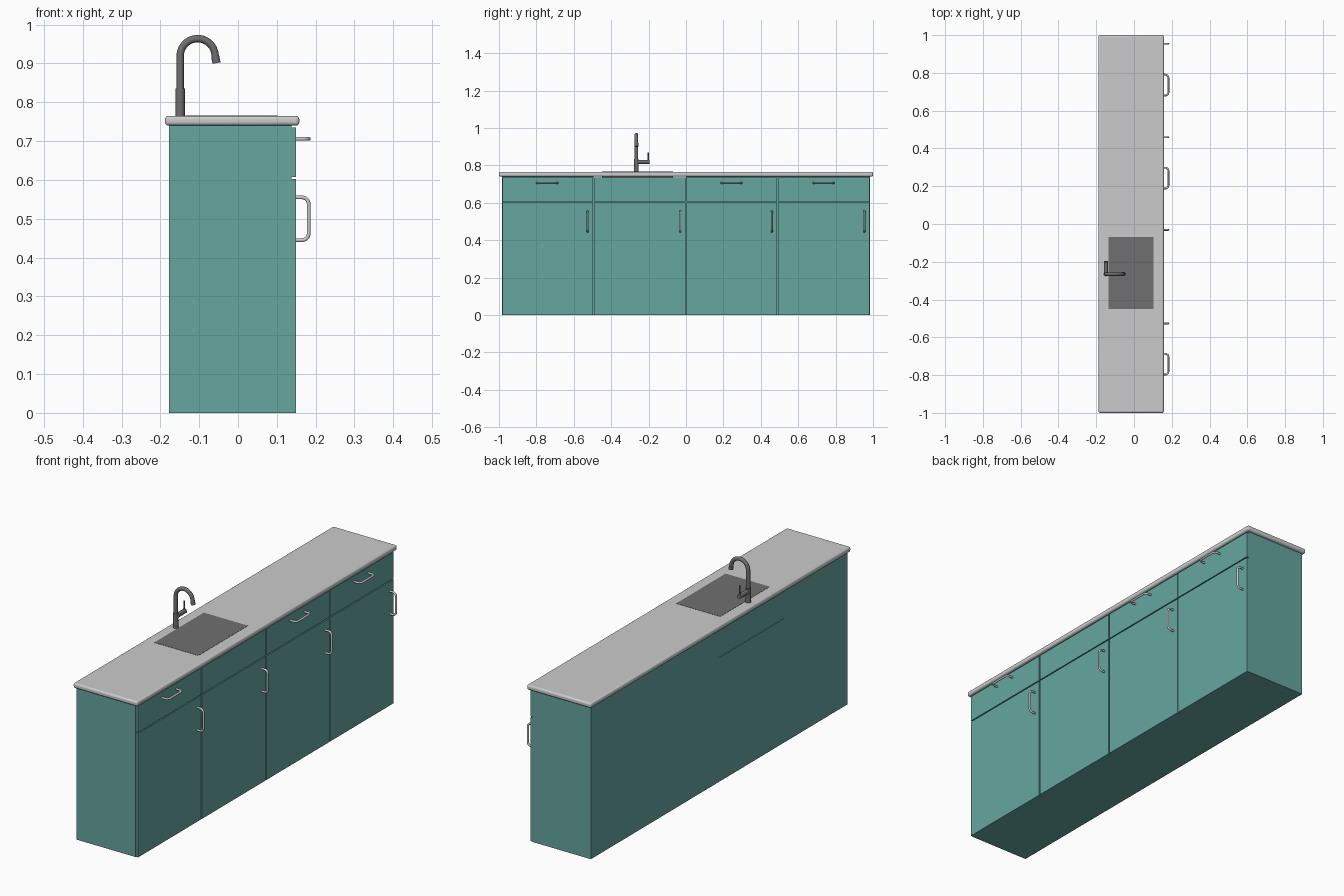
import bpy, math
from mathutils import Vector

if "Cube" in bpy.data.objects:
    bpy.data.objects.remove(bpy.data.objects["Cube"])


def material(name, rgb):
    m = bpy.data.materials.new(name)
    m.diffuse_color = (*rgb, 1)
    m.use_nodes = True
    m.node_tree.nodes["Principled BSDF"].inputs["Base Color"].default_value = m.diffuse_color
    return m


TEAL = material("teal_paint", (0.13, 0.38, 0.35))
DARK = material("dark_steel", (0.16, 0.16, 0.16))


def box(name, lo, hi, mat=None, bevel=0, segments=1):
    lo, hi = Vector(lo), Vector(hi)
    bpy.ops.mesh.primitive_cube_add(size=1, location=(lo + hi) / 2)
    o = bpy.context.object
    o.name = name
    o.scale = hi - lo
    bpy.ops.object.transform_apply(location=False, rotation=False, scale=True)
    if mat:
        o.data.materials.append(mat)
    if bevel:
        b = o.modifiers.new("bevel", 'BEVEL')
        b.width, b.segments = bevel, segments
        bpy.ops.object.shade_smooth_by_angle(angle=math.radians(35))
    return o


def cylinder(name, a, b, r, mat=None):
    a, b = Vector(a), Vector(b)
    bpy.ops.mesh.primitive_cylinder_add(vertices=24, radius=r, depth=(b - a).length,
                                        location=(a + b) / 2)
    o = bpy.context.object
    o.name = name
    o.rotation_euler = (b - a).to_track_quat('Z', 'Y').to_euler()
    if mat:
        o.data.materials.append(mat)
    bpy.ops.object.shade_smooth_by_angle(angle=math.radians(35))
    return o


def tube(name, pts, r, mat=None):
    c = bpy.data.curves.new(name, 'CURVE')
    c.dimensions = '3D'
    c.bevel_depth, c.bevel_resolution, c.use_fill_caps = r, 3, True
    s = c.splines.new('POLY')
    s.points.add(len(pts) - 1)
    for p, co in zip(s.points, pts):
        p.co = (*co, 1)
    s.use_smooth = True
    o = bpy.data.objects.new(name, c)
    bpy.context.collection.objects.link(o)
    if mat:
        c.materials.append(mat)
    return o


def handle(name, y, z, vertical):
    # bow handle: two posts joined to a bar by rounded corners
    half, out, rad, x0 = 0.055, 0.182, 0.017, 0.148
    prof = [(x0, half)]
    for i in range(7):
        t = math.pi / 2 * i / 6
        prof.append((out - rad + rad * math.sin(t), half - rad + rad * math.cos(t)))
    prof += [(x, -u) for x, u in reversed(prof)]
    pts = [(x, y, z + u) if vertical else (x, y + u, z) for x, u in prof]
    tube(name, pts, 0.005)


# cabinets: body, door, drawer front and handles for each unit
edges = [-0.985, -0.495, 0.0, 0.49, 0.985]
G = 0.003
for i, (y0, y1) in enumerate(zip(edges, edges[1:])):
    n = i + 1
    sink_unit = i == 1
    if sink_unit:
        box("sink_cabinet_body", (-0.178, y0, 0), (0.138, y1, 0.603), TEAL)
        box("sink_cabinet_upper", (-0.178, y0, 0.605), (0.138, y1, 0.735), TEAL)
    else:
        box(f"cabinet_body_{n}", (-0.178, y0, 0), (0.138, y1, 0.741), TEAL)
    box(f"door_{n}", (0.138, y0 + G, 0), (0.15, y1 - G, 0.602), TEAL)
    box("sink_front" if sink_unit else f"drawer_front_{n}",
        (0.138, y0 + G, 0.607), (0.15, y1 - G, 0.735), TEAL)
    handle(f"door_handle_{n}", y1 - 0.031, 0.5, True)
    if not sink_unit:
        handle(f"drawer_handle_{n}", (y0 + y1) / 2 - 0.002, 0.706, False)

# worktop with rounded rim
box("worktop", (-0.188, -1, 0.74), (0.158, 1, 0.765), None, 0.009, 4)

# sink inset, flush with the worktop
box("sink", (-0.135, -0.45, 0.735), (0.102, -0.07, 0.766), DARK)

# tap: base, swan-neck spout, nozzle, side valve and lever
TX, TY = -0.149, -0.265
cylinder("tap_base", (TX, TY, 0.764), (TX, TY, 0.835), 0.012, DARK)
neck = [(TX, TY, 0.83)]
for i in range(17):
    t = math.pi * (1 - i / 16 * 0.93)
    neck.append((-0.104 + 0.045 * math.cos(t), TY, 0.919 + 0.045 * math.sin(t)))
neck.append((-0.056, TY, 0.903))
tube("tap_spout", neck, 0.0095, DARK)
cylinder("tap_nozzle", (-0.0585, TY, 0.918), (-0.0555, TY, 0.901), 0.0105, DARK)
cylinder("tap_valve", (TX, TY, 0.819), (TX, -0.195, 0.819), 0.011, DARK)
cylinder("tap_lever", (TX, -0.202, 0.822), (TX, -0.201, 0.87), 0.0035, DARK)
